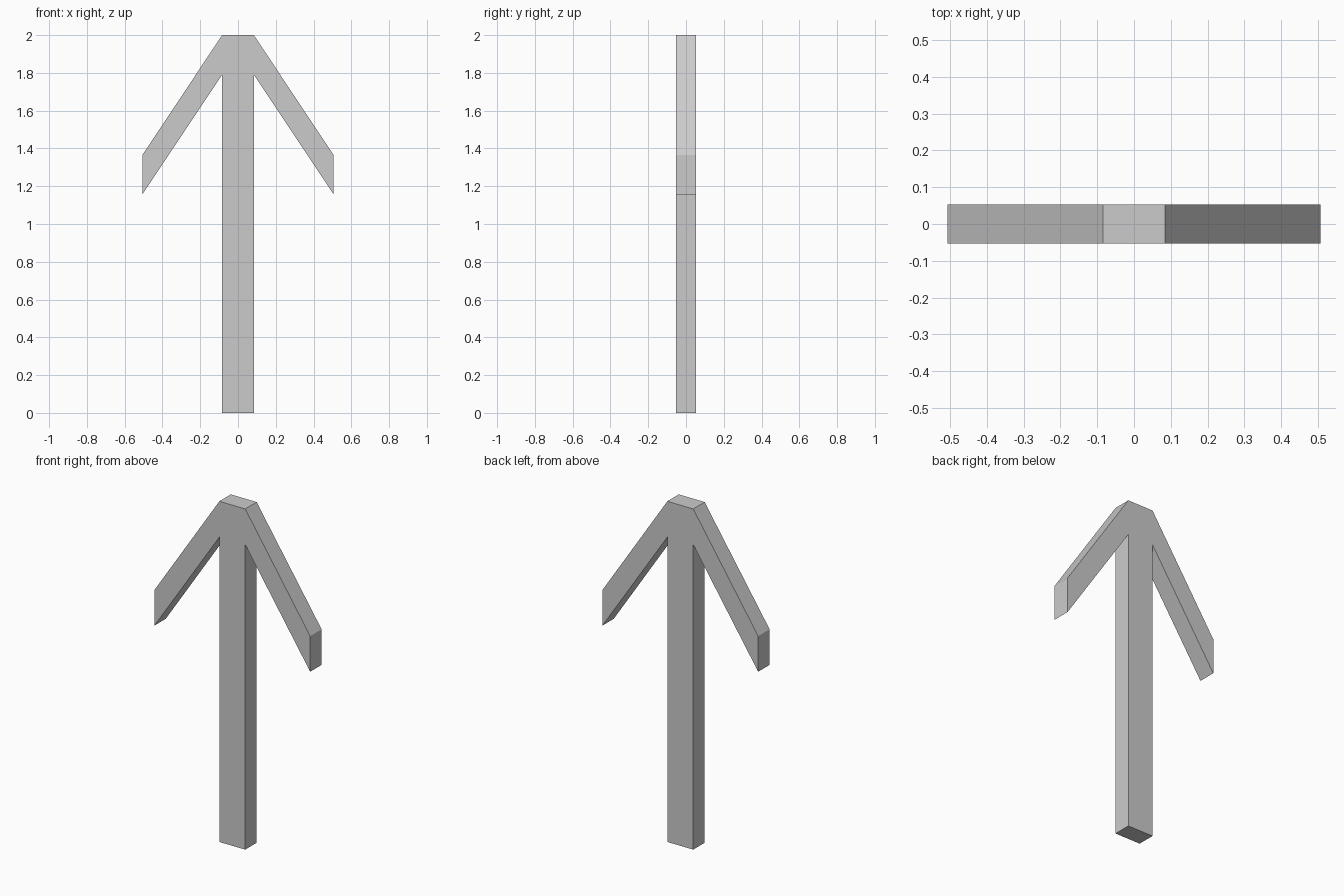
import bpy
import bmesh

if "Cube" in bpy.data.objects:
    bpy.data.objects.remove(bpy.data.objects["Cube"])

HALF_DEPTH = 0.053

# Right half of the arrow outline (x, z), from shaft foot up to the top edge
half = [(0.084, 0.0), (0.084, 1.79), (0.506, 1.157), (0.506, 1.366), (0.084, 2.0)]
outline = half + [(-x, z) for x, z in reversed(half)]

# Arrow: one flat outline extruded through its thickness
bm = bmesh.new()
face = bm.faces.new([bm.verts.new((x, -HALF_DEPTH, z)) for x, z in outline])
result = bmesh.ops.extrude_face_region(bm, geom=[face], use_keep_orig=True)
back = [v for v in result["geom"] if isinstance(v, bmesh.types.BMVert)]
bmesh.ops.translate(bm, verts=back, vec=(0, 2 * HALF_DEPTH, 0))
bmesh.ops.recalc_face_normals(bm, faces=bm.faces)

mesh = bpy.data.meshes.new("arrow")
bm.to_mesh(mesh)
bm.free()
bpy.context.collection.objects.link(bpy.data.objects.new("arrow", mesh))
